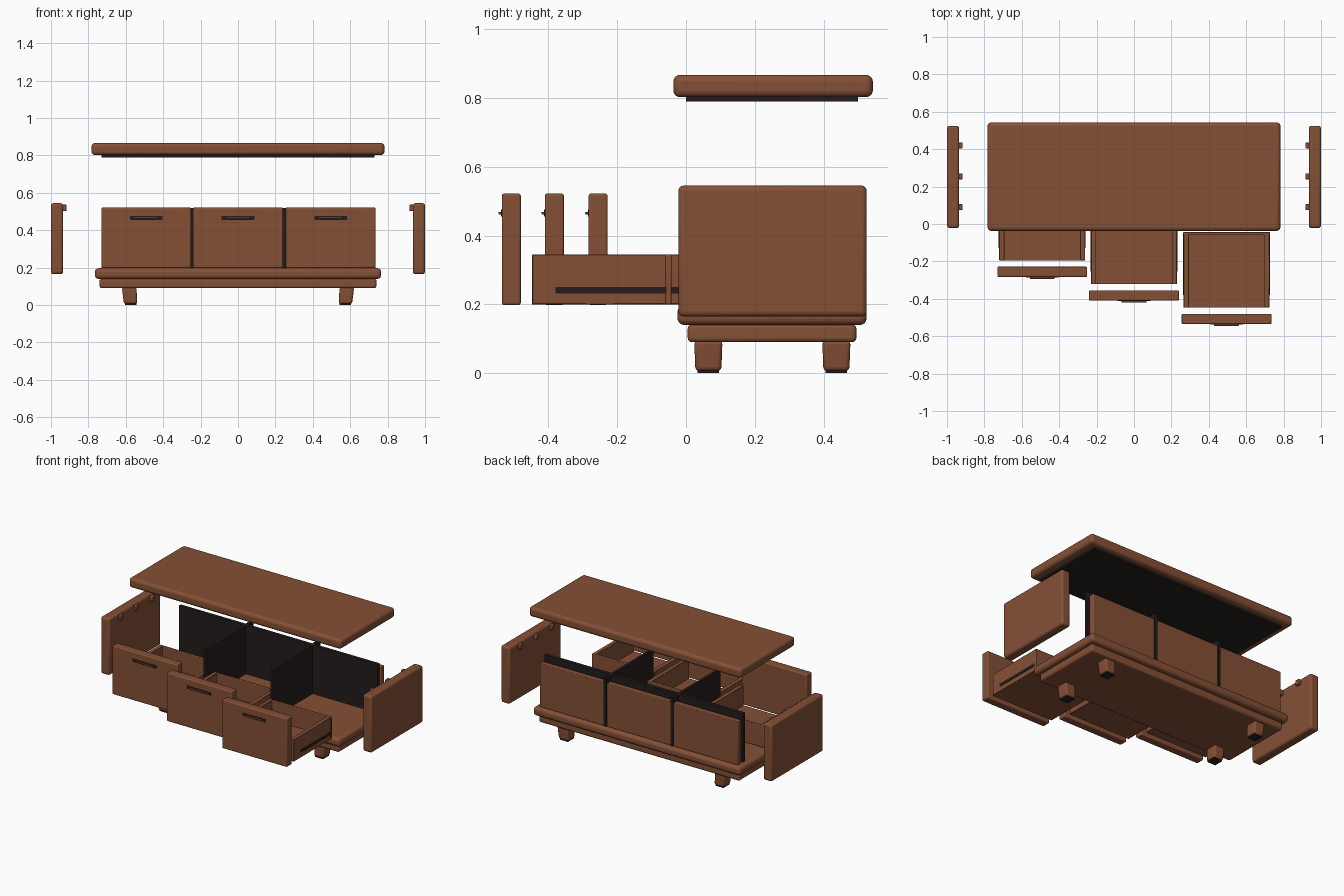
import bpy, bmesh, math

if "Cube" in bpy.data.objects:
    bpy.data.objects.remove(bpy.data.objects["Cube"], do_unlink=True)


def material(name, rgb):
    mat = bpy.data.materials.new(name)
    mat.use_nodes = True
    mat.diffuse_color = (*rgb, 1)
    mat.node_tree.nodes["Principled BSDF"].inputs["Base Color"].default_value = (*rgb, 1)
    return mat


WOOD = material("brown wood", (0.235, 0.08, 0.037))
DARK = material("dark panel", (0.018, 0.012, 0.012))


def box(name, xs, ys, zs, mat=WOOD, bevel=0.0, segments=3, lean=0.0, taper=1.0):
    """Box from its extents; lean and taper move the bottom corners."""
    bm = bmesh.new()
    bmesh.ops.create_cube(bm, size=1)
    mids = [(a + b) / 2 for a, b in (xs, ys, zs)]
    for v in bm.verts:
        low = v.co.z < 0
        k = taper if low else 1
        v.co.x = mids[0] + v.co.x * (xs[1] - xs[0]) * k + (lean if low else 0)
        v.co.y = mids[1] + v.co.y * (ys[1] - ys[0]) * k
        v.co.z = mids[2] + v.co.z * (zs[1] - zs[0])
    mesh = bpy.data.meshes.new(name)
    bm.to_mesh(mesh)
    bm.free()
    mesh.materials.append(mat)
    obj = bpy.data.objects.new(name, mesh)
    bpy.context.collection.objects.link(obj)
    if bevel:
        mod = obj.modifiers.new("rounded edges", "BEVEL")
        mod.width = bevel
        mod.segments = segments
        bpy.ops.object.select_all(action="DESELECT")
        obj.select_set(True)
        bpy.context.view_layer.objects.active = obj
        bpy.ops.object.shade_smooth_by_angle(angle=math.radians(40))
    return obj


# Lifted table top with its dark lining
box("table_top", (-0.783, 0.783), (-0.037, 0.543), (0.802, 0.867), bevel=0.02, segments=4)
box("top_lining", (-0.73, 0.73), (0, 0.5), (0.79, 0.805), DARK)

# Two-step base
box("base_board", (-0.765, 0.765), (-0.025, 0.525), (0.14, 0.197), bevel=0.02, segments=4)
box("base_plinth", (-0.74, 0.74), (0.005, 0.495), (0.09, 0.142), bevel=0.012)

# Legs leaning inward, and detached side panels with pegs
for side, label in ((-1, "right"), (1, "left")):
    for y, place in ((0.065, "front"), (0.437, "back")):
        cx = side * 0.582
        box(f"{place}_{label}_leg", (cx - 0.039, cx + 0.039), (y - 0.041, y + 0.041),
            (0.006, 0.095), bevel=0.012, lean=-side * 0.008, taper=0.92)
        fx = cx - side * 0.008
        box(f"{place}_{label}_foot_pad", (fx - 0.03, fx + 0.03), (y - 0.031, y + 0.031),
            (0, 0.012), DARK)
    box(f"{label}_side_panel", sorted((side * 0.935, side)), (-0.022, 0.525),
        (0.165, 0.545), bevel=0.014)
    for y in (0.09, 0.255, 0.42):
        box(f"{label}_peg", sorted((side * 0.917, side * 0.94)), (y - 0.016, y + 0.016),
            (0.502, 0.537), bevel=0.004, segments=2)

# Dark inner back and dividers
box("inner_back", (-0.73, 0.735), (0.42, 0.442), (0.195, 0.52), DARK)
for x in (-0.245, 0.248):
    box("divider", (x - 0.009, x + 0.009), (0, 0.502), (0.195, 0.52), DARK)


def drawer(label, cx, front):
    """Drawer box, rails and separate front; front is the y of the open end."""
    back = front + 0.405
    for s in (-1, 1):
        box(f"{label}_drawer_side", sorted((cx + s * 0.202, cx + s * 0.23)),
            (front, back - 0.012), (0.2, 0.345), bevel=0.002, segments=1)
        box(f"{label}_drawer_rail", sorted((cx + s * 0.229, cx + s * 0.233)),
            (front + 0.068, back - 0.015), (0.232, 0.25), DARK)
    box(f"{label}_drawer_back", (cx - 0.232, cx + 0.232), (back - 0.018, back),
        (0.2, 0.345), bevel=0.004, segments=2)
    box(f"{label}_drawer_bottom", (cx - 0.228, cx + 0.228), (front, back - 0.01), (0.199, 0.214))
    # Front board with a slot pull
    face = front - 0.088
    box(f"{label}_drawer_front", (cx - 0.24, cx + 0.24), (face, face + 0.055),
        (0.198, 0.522), bevel=0.007)
    box(f"{label}_pull_slot", (cx - 0.087, cx + 0.087), (face - 0.002, face + 0.004),
        (0.456, 0.476), DARK)
    box(f"{label}_pull_lip", (cx - 0.066, cx + 0.066), (face - 0.01, face),
        (0.461, 0.469), bevel=0.002, segments=1)


for label, cx, front in (("right", -0.491, -0.195), ("middle", 0, -0.322), ("left", 0.495, -0.447)):
    drawer(label, cx, front)
    # Matching outer back panel
    box(f"{label}_back_panel", (cx - 0.237, cx + 0.237), (0.458, 0.496),
        (0.195, 0.485), bevel=0.004, segments=2)
